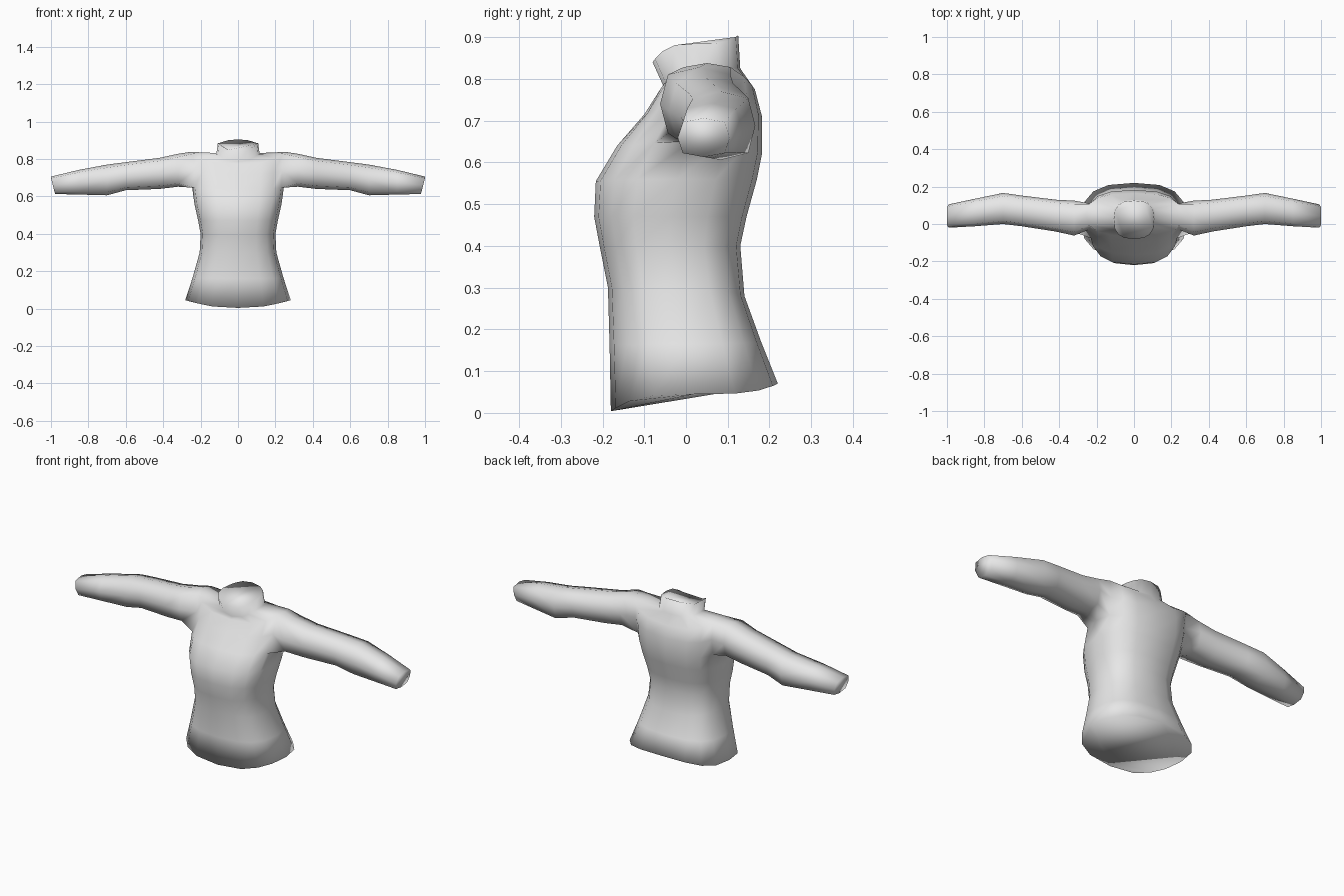
import bpy, bmesh, math

if "Cube" in bpy.data.objects:
    bpy.data.objects.remove(bpy.data.objects["Cube"])

mat = bpy.data.materials.new("light_grey")
mat.diffuse_color = (0.8, 0.8, 0.8, 1)
mat.use_nodes = True
mat.node_tree.nodes["Principled BSDF"].inputs["Base Color"].default_value = mat.diffuse_color

# Torso rings: half width, front y, back y, front z, back z, side z
RINGS = [
    (.282, -.18, .22, .004, .07, .045),       # hem
    (.243, -.183, .18, .16, .17, .165),
    (.205, -.187, .14, .30, .28, .30),        # waist
    (.200, -.205, .13, .39, .40, .40),
    (.213, -.22, .145, .47, .47, .47),        # chest
    (.233, -.216, .17, .555, .56, .56),
    (.245, -.165, .182, .64, .62, .648),      # armpit
    (.250, -.10, .182, .715, .71, .74),
    (.255, -.065, .165, .77, .775, .838),     # shoulder top
    (.115, -.055, .13, .785, .825, .832),     # neck base
    (.108, -.08, .125, .84, .905, .885),      # neck top
]
ARMPIT, SHOULDER = 6, 8

# Sleeve rings: x, front y, back y, bottom z, top z
SLEEVE = [
    (.32, -.062, .125, .652, .828),
    (.42, -.04, .13, .64, .806),
    (.60, -.012, .152, .633, .783),
    (.70, .0, .166, .606, .77),               # elbow
    (.85, -.012, .135, .61, .742),
    (.99, -.02, .105, .613, .706),            # wrist
]
AROUND = [(-.8, -.8), (0, -1), (.8, -.8), (1, 0), (.8, .8), (0, 1), (-.8, .8), (-1, 0)]
N = 16


def power(v, p=.75):
    return math.copysign(abs(v) ** p, v)


bm = bmesh.new()

# Torso and neck loops; index 0 is front centre, 4 right side, 8 back centre
loops = []
for w, yf, yb, zf, zb, zs in RINGS:
    loop = []
    for k in range(N):
        a = 2 * math.pi * k / N
        s, t = power(math.sin(a)), (1 - power(math.cos(a))) / 2
        side = math.sin(a) ** 2
        z = (zf + (zb - zf) * t) * (1 - side) + zs * side
        loop.append(bm.verts.new((w * s, yf + (yb - yf) * t, z)))
    loops.append(loop)

# Skin the torso, leaving two-by-two openings for the sleeves
for r in range(len(loops) - 1):
    for k in range(N):
        if ARMPIT <= r < SHOULDER and k in (3, 4, 11, 12):
            continue
        j = (k + 1) % N
        bm.faces.new((loops[r][k], loops[r][j], loops[r + 1][j], loops[r + 1][k]))
bm.faces.new(loops[0][::-1])
bm.faces.new(loops[-1])

# Sleeves grow from the openings on both sides
for sign in (1, -1):
    front, mid, back = (3, 4, 5) if sign > 0 else (13, 12, 11)
    lo, mi, hi = loops[ARMPIT:SHOULDER + 1]
    prev = [lo[front], lo[mid], lo[back], mi[back], hi[back], hi[mid], hi[front], mi[front]]
    for i, (x, yf, yb, zb, zt) in enumerate(SLEEVE):
        ring = []
        for dy, dz in AROUND:
            slant = .012 * dz if i == len(SLEEVE) - 1 else 0
            ring.append(bm.verts.new((sign * (x + slant - (.002 if slant > .01 else 0)),
                                      (yf + yb) / 2 + dy * (yb - yf) / 2,
                                      (zb + zt) / 2 + dz * (zt - zb) / 2)))
        for k in range(8):
            j = (k + 1) % 8
            bm.faces.new((prev[k], prev[j], ring[j], ring[k]))
        prev = ring
    bm.faces.new(prev)

bmesh.ops.recalc_face_normals(bm, faces=bm.faces)
for f in bm.faces:
    f.smooth = True
mesh = bpy.data.meshes.new("sweater")
bm.to_mesh(mesh)
bm.free()
mesh.materials.append(mat)
bpy.context.collection.objects.link(bpy.data.objects.new("sweater", mesh))
